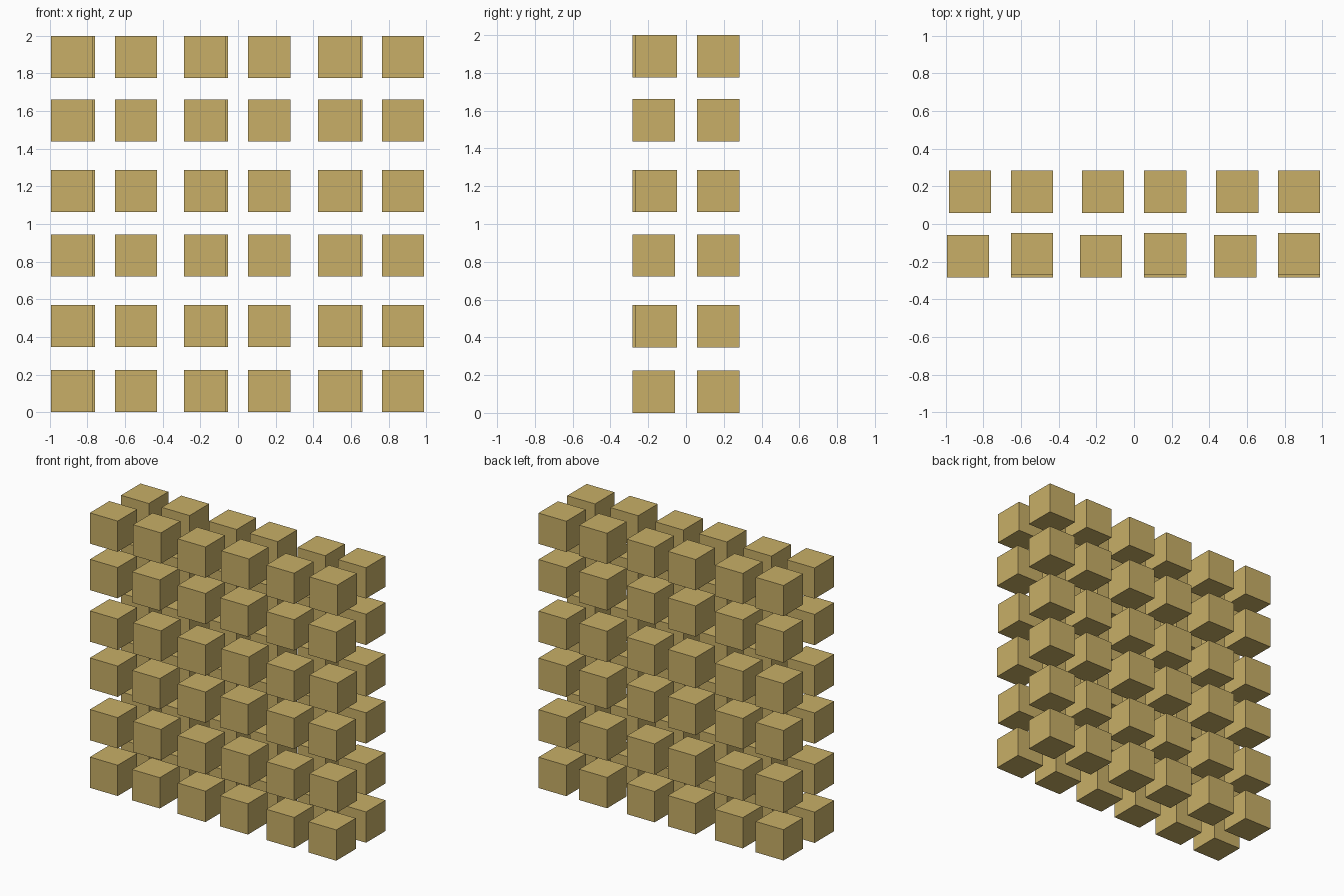
import bpy, bmesh
from mathutils import Matrix, Vector

if "Cube" in bpy.data.objects:
    bpy.data.objects.remove(bpy.data.objects["Cube"])

SIZE = 0.224
X_STARTS = (-0.994, -0.655, -0.287, 0.054, 0.426, 0.765)
Z_STARTS = (0.0, 0.346, 0.721, 1.063, 1.438, 1.776)

tan = bpy.data.materials.new("tan")
tan.diffuse_color = (0.58, 0.43, 0.135, 1)
tan.use_nodes = True
tan.node_tree.nodes["Principled BSDF"].inputs["Base Color"].default_value = tan.diffuse_color


def cube_layer(name, corner):
    """One upright layer of 6 x 6 loose cubes; corner(i, k) gives the low corner."""
    bm = bmesh.new()
    for i in range(6):
        for k in range(6):
            centre = Vector(corner(i, k)) + Vector((SIZE / 2,) * 3)
            bmesh.ops.create_cube(bm, size=SIZE, matrix=Matrix.Translation(centre))
    mesh = bpy.data.meshes.new(name)
    bm.to_mesh(mesh)
    bm.free()
    mesh.materials.append(tan)
    bpy.context.collection.objects.link(bpy.data.objects.new(name, mesh))


# front layer: cubes odd in both directions sit slightly further back
cube_layer("front_cubes", lambda i, k: (
    X_STARTS[i], -0.271 if i % 2 and k % 2 else -0.283, Z_STARTS[k]))

# back layer: even columns sit slightly to the right
cube_layer("back_cubes", lambda i, k: (
    X_STARTS[i] + (0 if i % 2 else 0.011), 0.059, Z_STARTS[k]))
